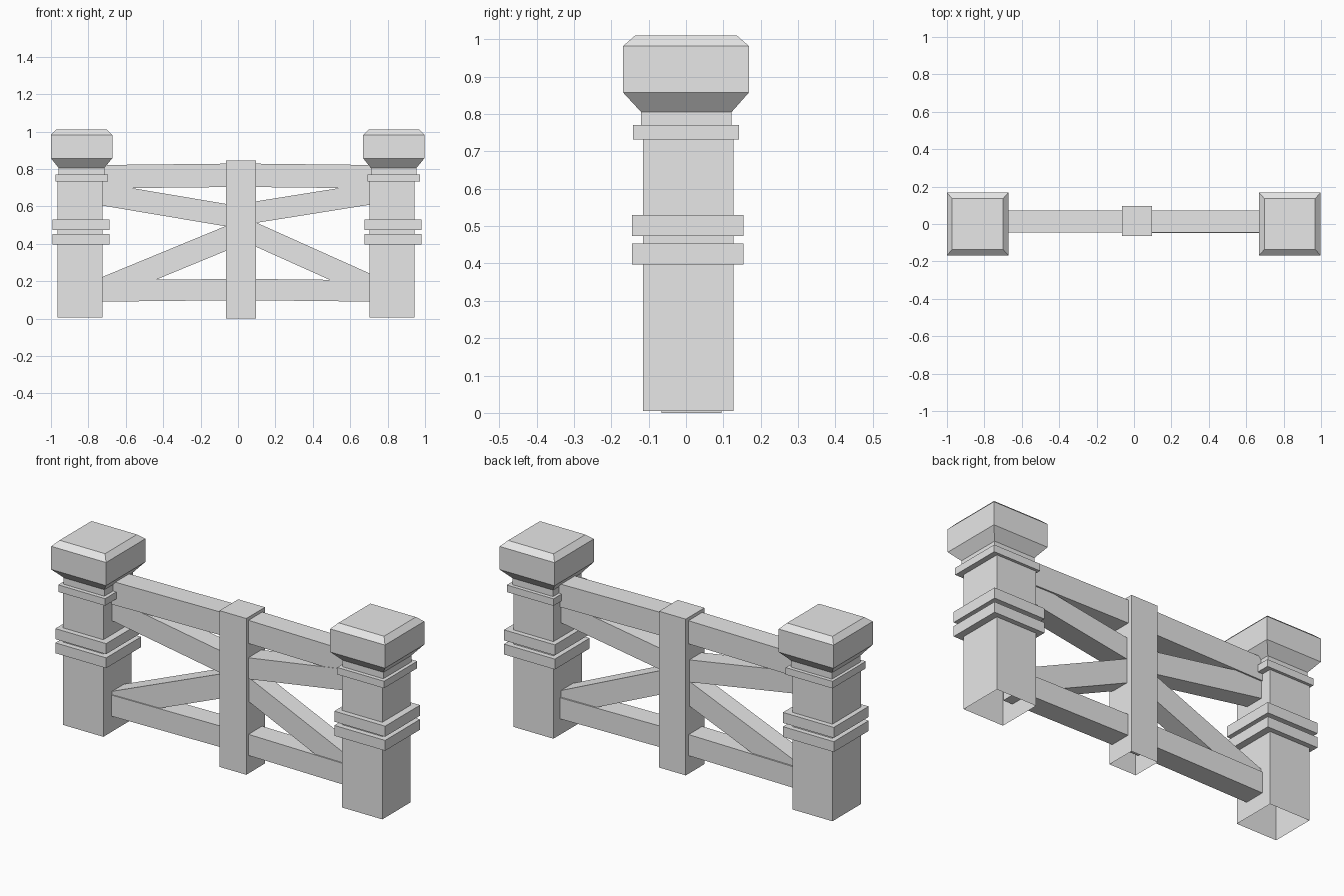
import bpy
import bmesh
import math

cube = bpy.data.objects.get("Cube")
if cube:
    bpy.data.objects.remove(cube, do_unlink=True)

GREY = (0.8, 0.8, 0.8, 1.0)
mat = bpy.data.materials.new("plain grey")
mat.use_nodes = True
mat.diffuse_color = GREY
mat.node_tree.nodes["Principled BSDF"].inputs["Base Color"].default_value = GREY


def finish(name, bm):
    mesh = bpy.data.meshes.new(name)
    bmesh.ops.recalc_face_normals(bm, faces=bm.faces)
    bm.to_mesh(mesh)
    bm.free()
    mesh.materials.append(mat)
    obj = bpy.data.objects.new(name, mesh)
    bpy.context.collection.objects.link(obj)
    return obj


def square_loft(name, levels, shift=0.0):
    """Skin rectangular rings (z, centre x, centre y, half x, half y); the bottom stays open."""
    bm = bmesh.new()
    rings = []
    for z, cx, cy, hx, hy in levels:
        corners = ((-1, -1), (1, -1), (1, 1), (-1, 1))
        rings.append([bm.verts.new((shift + cx + i * hx, cy + j * hy, z)) for i, j in corners])
    for low, high in zip(rings, rings[1:]):
        for k in range(4):
            n = (k + 1) % 4
            bm.faces.new((low[k], low[n], high[n], high[k]))
    bm.faces.new(rings[-1])
    return finish(name, bm)


def beam(name, start, end, thick, front, back):
    """Sheared box between two (x, z) points with upright ends."""
    bm = bmesh.new()
    bmesh.ops.create_cube(bm, size=1.0)
    for v in bm.verts:
        x, z = start if v.co.x < 0 else end
        v.co = (x, front if v.co.y < 0 else back, z + v.co.z * thick)
    return finish(name, bm)


# Gate post outline: shaft, collars, neck and chamfered cap
SHAFT = (-0.009, 0.006, 0.12, 0.121)
COLLAR = (-0.004, 0.005, 0.152, 0.149)
THIN = (0.0, 0.0, 0.14, 0.142)
NECK = (-0.001, 0.001, 0.122, 0.121)
CAP = (0.0, 0.0, 0.164, 0.168)
CAP_TOP = (0.0, 0.0, 0.136, 0.136)
outline = [(0.005, SHAFT)]
for bottom, top, ring in ((0.397, 0.453, COLLAR), (0.473, 0.53, COLLAR), (0.732, 0.77, THIN)):
    outline += [(bottom, SHAFT), (bottom, ring), (top, ring), (top, SHAFT)]
outline += [(0.77, NECK), (0.805, NECK), (0.857, CAP), (0.982, CAP), (1.01, CAP_TOP)]
# The thin collar steps straight onto the neck
outline.remove((0.77, SHAFT))
levels = [(z, *ring) for z, ring in outline]
for side, shift in (("right", -0.836), ("left", 0.833)):
    square_loft(side + "_post", levels, shift)

# Centre post
square_loft("centre_post", [(0.0, 0.015, 0.015, 0.08, 0.08),
                            (0.845, 0.015, 0.015, 0.08, 0.08)])

# Rails and braces, each running from an outer post into the centre post
for side, s in (("right", -1), ("left", 1)):
    outer, inner = s * 0.76, 0.015 + s * 0.03
    beam(side + "_top_rail", (outer, 0.758), (inner, 0.766), 0.125, -0.046, 0.072)
    beam(side + "_bottom_rail", (outer, 0.147), (inner, 0.155), 0.114, -0.046, 0.07)
beam("right_upper_brace", (-0.76, 0.67), (0.0, 0.542), 0.12, -0.04, 0.064)
beam("left_upper_brace", (0.76, 0.675), (0.04, 0.56), 0.115, -0.048, 0.064)
beam("right_lower_brace", (-0.74, 0.15), (0.0, 0.455), 0.133, -0.04, 0.062)
beam("left_lower_brace", (0.74, 0.16), (0.04, 0.474), 0.13, -0.04, 0.062)
